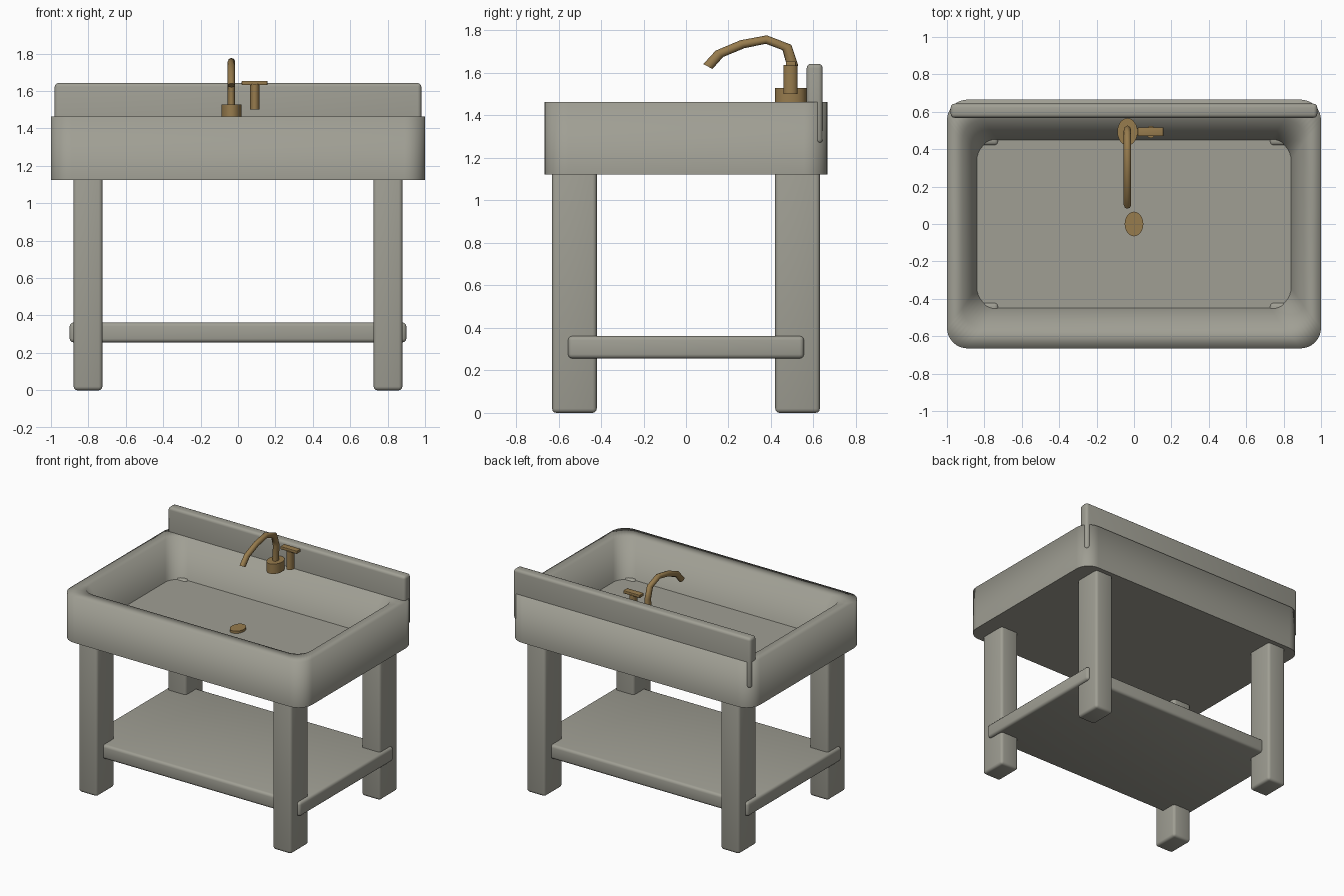
import bpy, bmesh, math

if "Cube" in bpy.data.objects:
    bpy.data.objects.remove(bpy.data.objects["Cube"])


def material(name, color):
    m = bpy.data.materials.new(name)
    m.diffuse_color = (*color, 1)
    m.use_nodes = True
    m.node_tree.nodes["Principled BSDF"].inputs["Base Color"].default_value = m.diffuse_color
    return m


brass = material("brass", (0.31, 0.2, 0.075))
stone = material("stone", (0.35, 0.345, 0.295))


def smooth(ob, angle=40):
    bpy.ops.object.select_all(action='DESELECT')
    ob.select_set(True)
    bpy.context.view_layer.objects.active = ob
    bpy.ops.object.shade_smooth_by_angle(angle=math.radians(angle))


def box(name, lo, hi, bevel=0.02, mat=stone):
    bpy.ops.mesh.primitive_cube_add(size=1, location=[(a + b) / 2 for a, b in zip(lo, hi)])
    ob = bpy.context.object
    ob.name = name
    ob.scale = [b - a for a, b in zip(lo, hi)]
    bpy.ops.object.transform_apply(location=False, rotation=False, scale=True)
    m = ob.modifiers.new("bevel", 'BEVEL')
    m.width, m.segments = bevel, 3
    ob.data.materials.append(mat)
    # Whole box shaded smooth so the rounded edges blend into the sides
    for f in ob.data.polygons:
        f.use_smooth = True
    return ob


def cylinder(name, x, y, z0, z1, rx, ry, sides=24):
    bpy.ops.mesh.primitive_cylinder_add(vertices=sides, radius=1, depth=z1 - z0,
                                        location=(x, y, (z0 + z1) / 2))
    ob = bpy.context.object
    ob.name = name
    ob.scale = (rx, ry, 1)
    bpy.ops.object.transform_apply(location=False, rotation=False, scale=True)
    ob.data.materials.append(brass)
    smooth(ob)
    return ob


def ring(bm, hx, hy, r, z, n=8):
    """Rounded rectangle loop of vertices."""
    verts = []
    for k, (sx, sy) in enumerate([(1, 1), (-1, 1), (-1, -1), (1, -1)]):
        for i in range(n + 1):
            a = (k + i / n) * math.pi / 2
            verts.append(bm.verts.new((sx * (hx - r) + r * math.cos(a),
                                       sy * (hy - r) + r * math.sin(a), z)))
    return verts


# Basin: outer wall, rim, sloping inner wall and floor
bm = bmesh.new()
loops = [ring(bm, *p) for p in [(1, 0.665, 0.11, 1.123), (1, 0.665, 0.11, 1.464),
                                (0.915, 0.557, 0.11, 1.462), (0.84, 0.45, 0.11, 1.205)]]
for a, b in zip(loops, loops[1:]):
    for i in range(len(a)):
        j = (i + 1) % len(a)
        bm.faces.new((a[i], a[j], b[j], b[i]))
bm.faces.new(loops[0][::-1])
bm.faces.new(loops[-1])
bmesh.ops.recalc_face_normals(bm, faces=bm.faces[:])
# Only the floor and underside edges stay sharp
for f in bm.faces:
    f.smooth = True
for loop in (loops[0], loops[-1]):
    for i in range(len(loop)):
        bm.edges.get((loop[i - 1], loop[i])).smooth = False
me = bpy.data.meshes.new("basin")
bm.to_mesh(me)
bm.free()
me.materials.append(stone)
bpy.context.collection.objects.link(bpy.data.objects.new("basin", me))

# Splashboard at the back
box("splashboard", (-0.98, 0.568, 1.267), (0.98, 0.643, 1.643))

# Four legs and the lower shelf
for side, sx in (("left", -1), ("right", 1)):
    for end, sy in (("front", -1), ("back", 1)):
        c = (sx * 0.802, sy * 0.525)
        box(f"{end}_{side}_leg", (c[0] - 0.077, c[1] - 0.105, 0),
            (c[0] + 0.077, c[1] + 0.105, 1.215))
box("shelf", (-0.9, -0.555, 0.256), (0.9, 0.555, 0.362))

# Drain, tap base and handle
cylinder("drain", 0, 0, 1.195, 1.222, 0.05, 0.066)
cylinder("tap_base", -0.035, 0.493, 1.455, 1.528, 0.054, 0.073)
cylinder("handle_stem", 0.09, 0.492, 1.5, 1.637, 0.025, 0.033)
box("handle_bar", (0.02, 0.47, 1.632), (0.157, 0.517, 1.654), 0.003, brass)

# Curved spout, its tube slightly deeper than wide
cu = bpy.data.curves.new("spout", 'CURVE')
cu.dimensions = '3D'
cu.bevel_depth, cu.bevel_resolution, cu.use_fill_caps = 0.02, 2, True
path = [(0.495, 1.51), (0.5, 1.64), (0.475, 1.72), (0.378, 1.757),
        (0.265, 1.735), (0.157, 1.69), (0.103, 1.63)]
depth = 1.32
sp = cu.splines.new('POLY')
sp.points.add(len(path) - 1)
for p, (y, z) in zip(sp.points, path):
    p.co = (-0.035, y / depth, z, 1)
cu.materials.append(brass)
spout = bpy.data.objects.new("spout", cu)
spout.scale.y = depth
bpy.context.collection.objects.link(spout)
